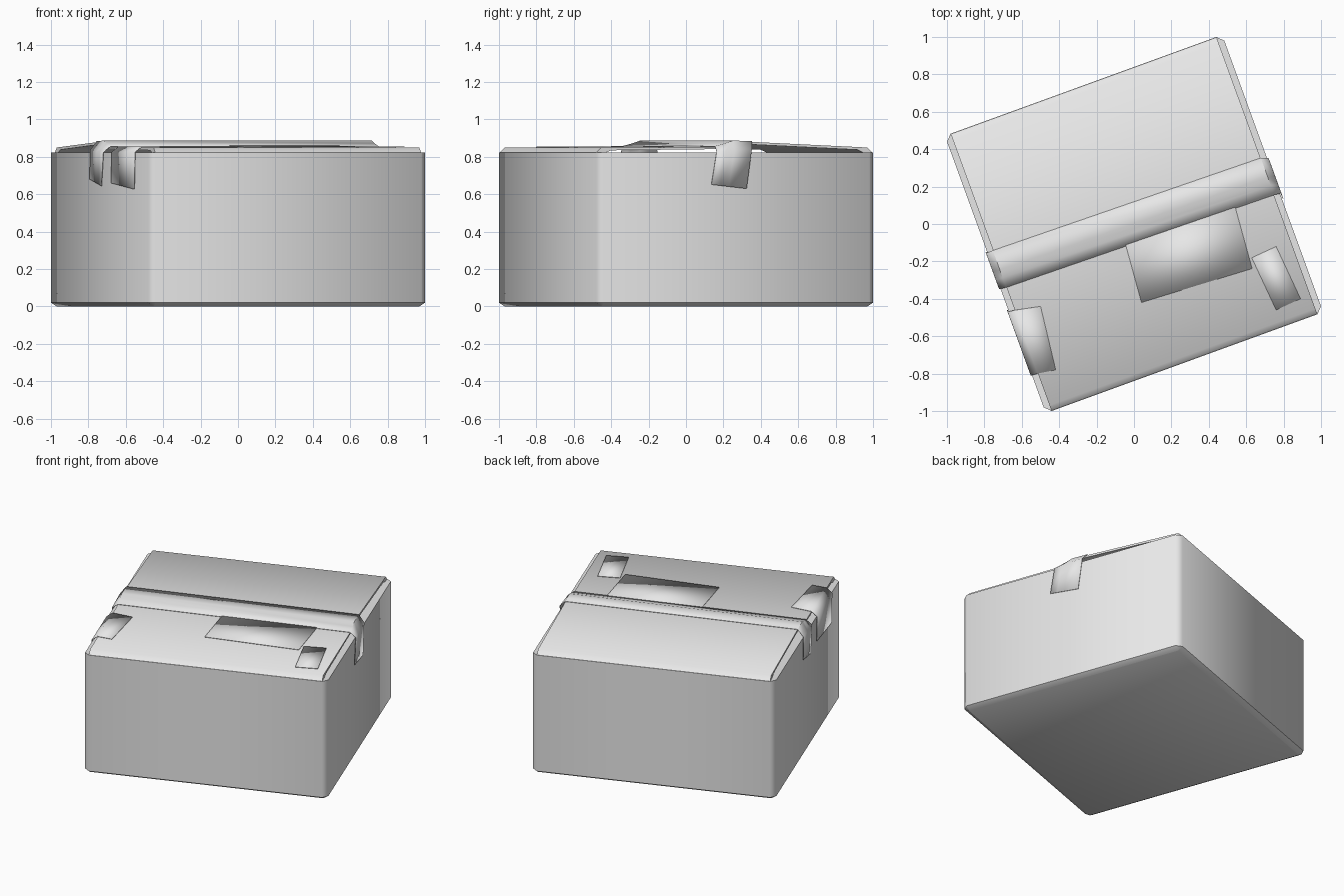
import bpy, math
from mathutils import Matrix

if "Cube" in bpy.data.objects:
    bpy.data.objects.remove(bpy.data.objects["Cube"])

TURN = Matrix.Rotation(math.radians(20), 4, 'Z')   # box stands turned on the ground
W, IN = 0.789, 0.756                               # wall half width, inset edge

card = bpy.data.materials.new("light_grey_card")
card.diffuse_color = (0.8, 0.8, 0.8, 1)
card.use_nodes = True
card.node_tree.nodes["Principled BSDF"].inputs["Base Color"].default_value = card.diffuse_color


def add(name, verts, faces, angle=50):
    me = bpy.data.meshes.new(name)
    me.from_pydata(verts, [], faces)
    me.transform(TURN)
    me.materials.append(card)
    ob = bpy.data.objects.new(name, me)
    bpy.context.collection.objects.link(ob)
    bpy.ops.object.select_all(action='DESELECT')
    ob.select_set(True)
    bpy.context.view_layer.objects.active = ob
    bpy.ops.object.shade_smooth_by_angle(angle=math.radians(angle))
    return ob


def grid(name, rows, thick=0.004):
    """Thin sheet through rows of points."""
    n = len(rows[0])
    verts = [p for r in rows for p in r]
    faces = [(i * n + j, i * n + j + 1, (i + 1) * n + j + 1, (i + 1) * n + j)
             for i in range(len(rows) - 1) for j in range(n - 1)]
    ob = add(name, verts, faces)
    if thick:
        mod = ob.modifiers.new("thickness", 'SOLIDIFY')
        mod.thickness = thick
        mod.offset = 0
    return ob


def extrude(name, profile, half):
    """Closed (y, z) profile pulled along x."""
    n = len(profile)
    verts = [(x, y, z) for x in (-half, half) for y, z in profile]
    faces = [(i, (i + 1) % n, n + (i + 1) % n, n + i) for i in range(n)]
    faces += [tuple(range(n))[::-1], tuple(range(n, 2 * n))]
    return add(name, verts, faces)


# Carton body: chamfered corners and bottom edge
def ring(w, c, z):
    return [(w, -c, z), (w, c, z), (c, w, z), (-c, w, z),
            (-w, c, z), (-w, -c, z), (-c, -w, z), (c, -w, z)]


verts = ring(IN, IN - 0.001, 0) + ring(W, IN, 0.02) + ring(W, IN, 0.822)
faces = [(k + i, k + (i + 1) % 8, k + 8 + (i + 1) % 8, k + 8 + i)
         for k in (0, 8) for i in range(8)]
faces += [tuple(range(8))[::-1], tuple(range(16, 24))]
add("carton_body", verts, faces)

# Top flaps: the rear one rises over the front one at the seam
extrude("front_flap", [(-W, 0.82), (-IN, 0.85), (0.05, 0.853), (0.05, 0.843),
                       (-0.7, 0.835), (-0.74, 0.82)], IN)
extrude("rear_flap", [(W, 0.82), (0.74, 0.82), (0.7, 0.838), (0.1, 0.866),
                      (0, 0.868), (0, 0.881), (0.1, 0.88), (IN, 0.85)], IN)

# Sealing tape along the seam, folded down over both sides
def tape_row(u, dv, drop=0.0):
    return [(u, v + dv, z - drop)
            for v, z in ((0.11, 0.883), (0.0, 0.885), (-0.045, 0.87), (-0.1, 0.856))]


def hang(u, v0, v1, z0, z1):
    return [(u, v0 + (v1 - v0) * t, z0 + (z1 - z0) * t) for t in (0, 0.5, 0.75, 1)]


grid("seam_tape", [hang(-0.795, 0.13, -0.05, 0.68, 0.645),
                   hang(-0.795, 0.125, -0.08, 0.835, 0.825),
                   tape_row(-0.757, 0.015), tape_row(0.757, -0.01),
                   hang(0.795, 0.085, -0.115, 0.84, 0.825),
                   hang(0.795, 0.055, -0.145, 0.63, 0.652)])

# Paper labels on the front flap
Z = 0.8545
grid("large_label", [[(-0.08, -0.09, Z + 0.003), (0.54, -0.09, Z + 0.003)],
                     [(-0.106, -0.408, Z), (0.512, -0.44, Z)]])
grid("small_label", [[(0.53, -0.385, Z), (0.673, -0.373, Z)],
                     [(0.557, -0.692, Z), (0.70, -0.68, Z)]])
grid("wrapped_label", [[(-0.62, -0.243, Z), (-0.66, -0.59, Z)],
                       [(-0.757, -0.215, Z), (-0.757, -0.575, Z)],
                       [(-0.794, -0.21, 0.825), (-0.794, -0.573, 0.825)],
                       [(-0.794, -0.2, 0.66), (-0.794, -0.56, 0.627)]])
